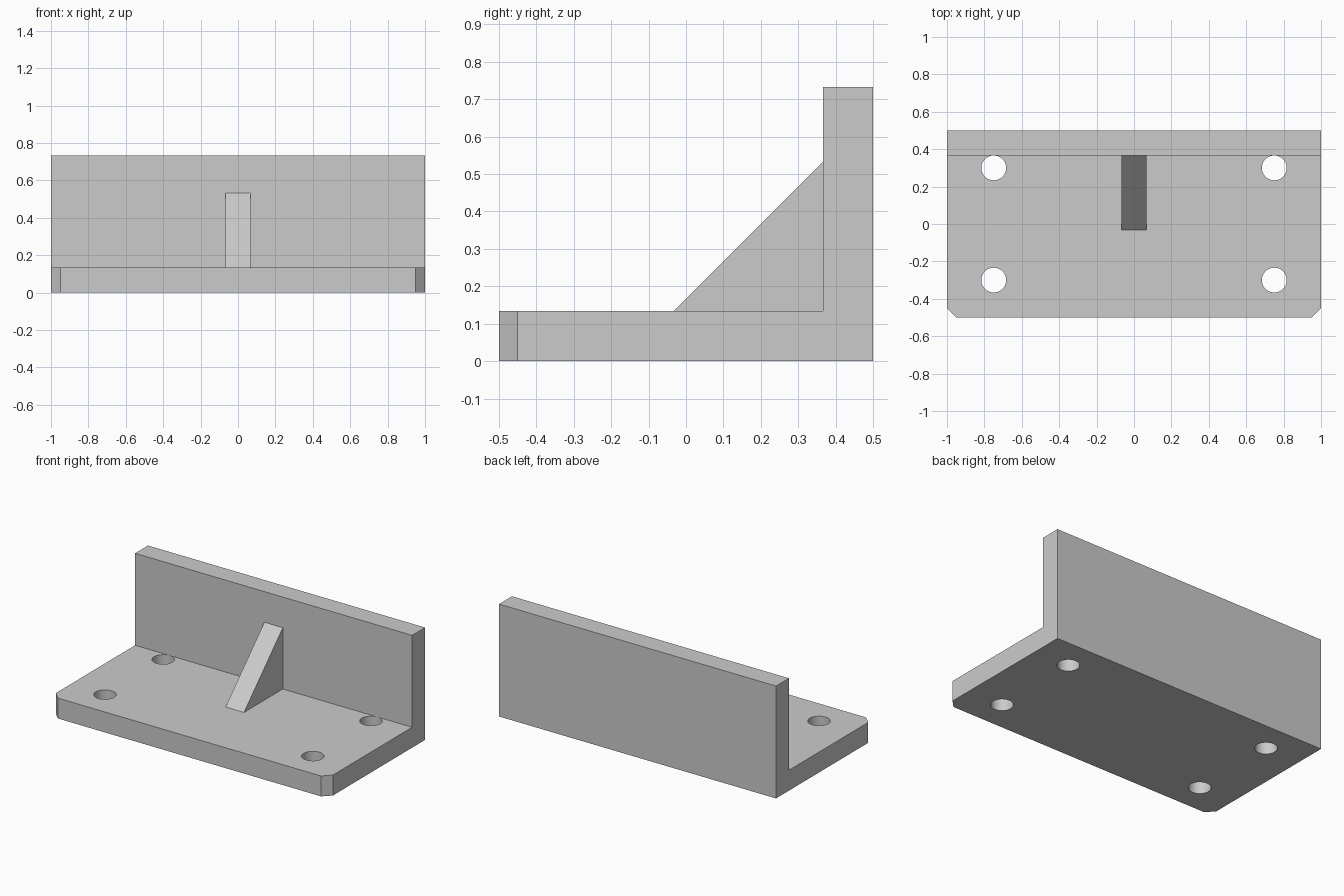
import bpy, bmesh

cube = bpy.data.objects.get("Cube")
if cube:
    bpy.data.objects.remove(cube, do_unlink=True)

T = 0.1333          # plate thickness
WALL_Y = 0.5 - T    # front of upright wall

gray = bpy.data.materials.new("light_gray")
gray.use_nodes = True
color = (0.6, 0.6, 0.6, 1)
gray.diffuse_color = color
gray.node_tree.nodes["Principled BSDF"].inputs["Base Color"].default_value = color


def extrude_profile(name, profile, half_width, chamfer=0):
    """Extrude a (y, z) outline along x, optionally chamfering upright front corners."""
    bm = bmesh.new()
    face = bm.faces.new([bm.verts.new((-half_width, y, z)) for y, z in profile])
    out = bmesh.ops.extrude_face_region(bm, geom=[face])
    moved = [v for v in out["geom"] if isinstance(v, bmesh.types.BMVert)]
    bmesh.ops.translate(bm, verts=moved, vec=(2 * half_width, 0, 0))
    if chamfer:
        corners = [e for e in bm.edges
                   if all(v.co.y < -0.49 for v in e.verts)
                   and abs(e.verts[0].co.x - e.verts[1].co.x) < 0.01]
        bmesh.ops.bevel(bm, geom=corners, offset=chamfer, segments=1,
                        affect='EDGES', profile=0.5)
    bmesh.ops.recalc_face_normals(bm, faces=bm.faces)
    mesh = bpy.data.meshes.new(name)
    bm.to_mesh(mesh)
    bm.free()
    mesh.materials.append(gray)
    obj = bpy.data.objects.new(name, mesh)
    bpy.context.collection.objects.link(obj)
    return obj


# L-shaped base and upright wall in one piece
bracket = extrude_profile(
    "angle_bracket",
    [(-0.5, 0), (0.5, 0), (0.5, 0.7333), (WALL_Y, 0.7333), (WALL_Y, T), (-0.5, T)],
    1, chamfer=0.05)

# Triangular rib in the middle
extrude_profile("gusset_rib", [(WALL_Y - 0.4, T), (WALL_Y, T), (WALL_Y, T + 0.4)], T / 2)

# Four bolt holes
for x in (-0.75, 0.75):
    for y in (-0.3, 0.3):
        bpy.ops.mesh.primitive_cylinder_add(vertices=48, radius=0.0664, depth=0.2,
                                            location=(x, y, T / 2))
        cutter = bpy.context.object
        cutter.name = "hole_cutter"
        cutter.data.materials.append(gray)
        cut = bracket.modifiers.new("bolt_hole", 'BOOLEAN')
        cut.operation = 'DIFFERENCE'
        cut.solver = 'EXACT'
        cut.object = cutter
        bpy.ops.object.select_all(action='DESELECT')
        bracket.select_set(True)
        bpy.context.view_layer.objects.active = bracket
        bpy.ops.object.modifier_apply(modifier=cut.name)
        bpy.data.objects.remove(cutter, do_unlink=True)

# Round hole walls, crisp edges elsewhere
bpy.ops.object.shade_smooth_by_angle(angle=0.5)
